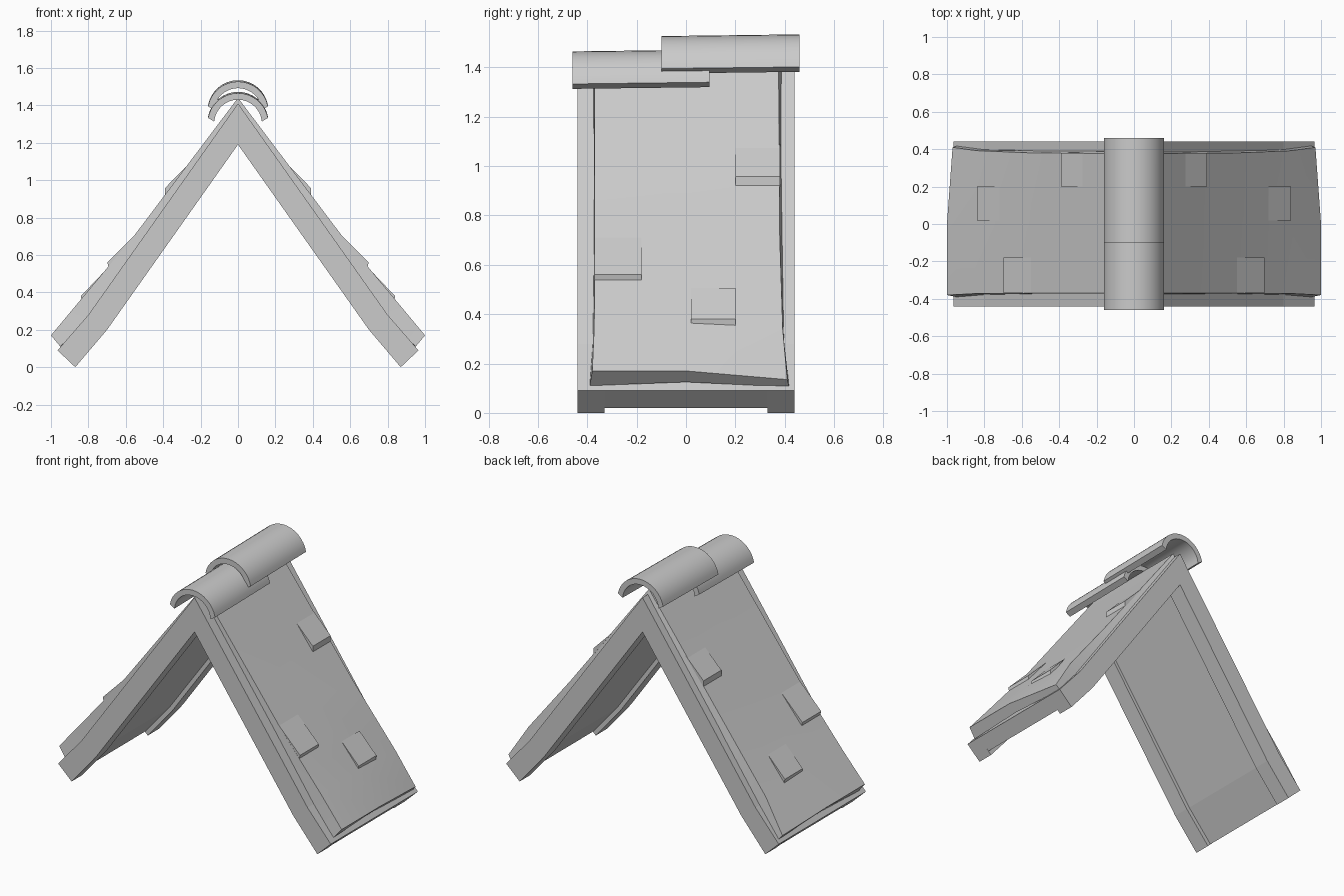
import bpy, bmesh, math

cube = bpy.data.objects.get("Cube")
if cube:
    bpy.data.objects.remove(cube, do_unlink=True)

grey = bpy.data.materials.new("plain grey")
grey.use_nodes = True
COLOUR = (0.6, 0.6, 0.6, 1)
grey.diffuse_color = COLOUR
grey.node_tree.nodes["Principled BSDF"].inputs["Base Color"].default_value = COLOUR


def loft(name, sections, smooth=None):
    """Join equal closed loops into a solid with capped ends."""
    bm = bmesh.new()
    rings = [[bm.verts.new(p) for p in loop] for loop in sections]
    n = len(rings[0])
    for a, b in zip(rings, rings[1:]):
        for i in range(n):
            j = (i + 1) % n
            bm.faces.new((a[i], a[j], b[j], b[i]))
    bm.faces.new(rings[0])
    bm.faces.new(rings[-1])
    bmesh.ops.recalc_face_normals(bm, faces=bm.faces)
    mesh = bpy.data.meshes.new(name)
    bm.to_mesh(mesh)
    bm.free()
    mesh.materials.append(grey)
    obj = bpy.data.objects.new(name, mesh)
    bpy.context.collection.objects.link(obj)
    if smooth:
        bpy.ops.object.select_all(action="DESELECT")
        obj.select_set(True)
        bpy.context.view_layer.objects.active = obj
        bpy.ops.object.shade_smooth_by_angle(angle=math.radians(smooth))
    return obj


def both_slopes(half):
    """Mirror ridge-to-eave sections, giving eave-to-eave sections."""
    mirrored = [[(-x, y, z) for x, y, z in loop] for loop in half[:0:-1]]
    return mirrored + half


def bent_board(name, outer, inner, y0, y1):
    half = [[(xo, y0, zo), (xo, y1, zo), (xi, y1, zi), (xi, y0, zi)]
            for (xo, zo), (xi, zi) in zip(outer, inner)]
    return loft(name, both_slopes(half))


# Gable beams and the recessed ceiling panel between them
top_line = [(0, 1.41), (0.8, 0.28), (0.965, 0.09)]
beam_under = [(0, 1.19), (0.7, 0.2), (0.87, 0)]
panel_under = [(0, 1.225), (0.72, 0.217), (0.89, 0.02)]
bent_board("front_beam", top_line, beam_under, -0.44, -0.33)
bent_board("back_beam", top_line, beam_under, 0.33, 0.44)
bent_board("ceiling_panel", top_line, panel_under, -0.33, 0.33)

# Warped roof covering: outer front, middle, back, then inner back, middle, front
covering = [
    [(0, -0.37, 1.44), (0, 0, 1.44), (0, 0.375, 1.44),
     (0, 0.39, 1.4), (0, 0, 1.4), (0, -0.375, 1.4)],
    [(0.55, -0.37, 0.71), (0.55, 0, 0.71), (0.55, 0.38, 0.71),
     (0.5, 0.393, 0.68), (0.5, 0, 0.68), (0.5, -0.373, 0.68)],
    [(0.85, -0.372, 0.35), (0.85, 0, 0.35), (0.84, 0.392, 0.34),
     (0.79, 0.398, 0.28), (0.79, 0, 0.28), (0.79, -0.378, 0.28)],
    [(1, -0.38, 0.17), (1, 0, 0.17), (0.97, 0.41, 0.135),
     (0.945, 0.418, 0.105), (0.95, 0, 0.125), (0.95, -0.39, 0.11)],
]
loft("roof_covering", both_slopes(covering), smooth=30)

# Raised shingles: wedge profile (start, tip, foot) over a width in y
shingles = [
    ("upper_shingle", (0.26, 1.09), (0.39, 0.958), (0.39, 0.915), 0.2, 0.38),
    ("front_shingle", (0.55, 0.71), (0.698, 0.56), (0.69, 0.525), -0.37, -0.18),
    ("lower_shingle", (0.72, 0.506), (0.84, 0.38), (0.835, 0.345), 0.02, 0.2),
]
for name, start, tip, foot, y0, y1 in shingles:
    for side, s in (("left", 1), ("right", -1)):
        loft(f"{side}_{name}", [[(s * x, y, z) for x, z in (start, tip, foot)]
                                for y in (y0, y1)])


# Arched ridge tiles, the back one overlapping the front one
def ridge_tile(name, y0, y1, centre, steps=16):
    def arc(radius, low):
        span = math.pi - 2 * low
        return [(radius * math.cos(low + span * i / steps),
                 radius * math.sin(low + span * i / steps))
                for i in range(steps + 1)]
    profile = arc(0.163, math.radians(11)) + arc(0.128, math.radians(5))[::-1]
    loft(name, [[(x, y, centre + dz + z) for x, z in profile]
                for y, dz in ((y0, -0.003), (y1, 0.004))], smooth=30)


ridge_tile("front_ridge_tile", -0.46, 0.095, 1.305)
ridge_tile("back_ridge_tile", -0.1, 0.46, 1.367)
